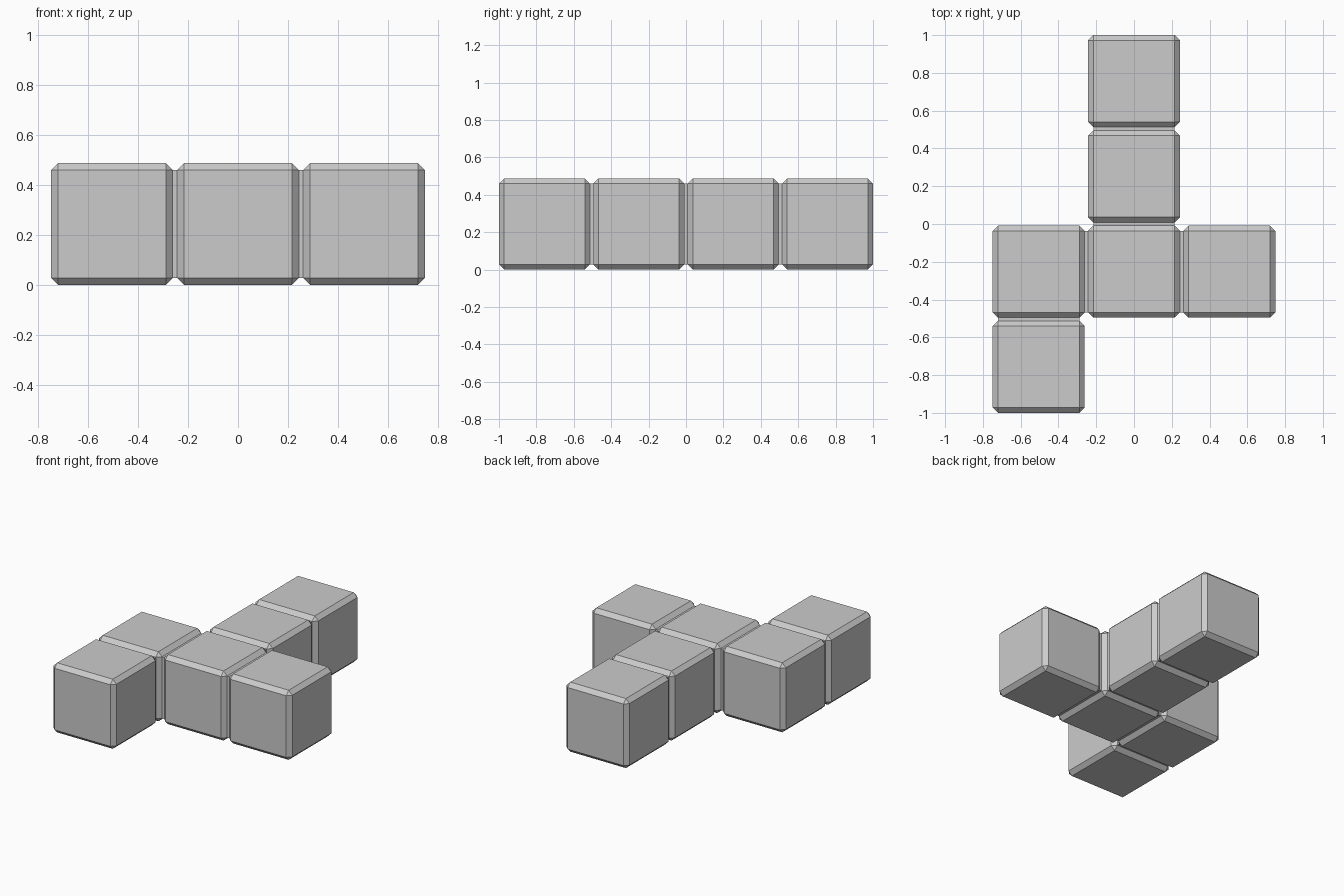
import bpy, bmesh
from mathutils import Matrix, Vector

if "Cube" in bpy.data.objects:
    bpy.data.objects.remove(bpy.data.objects["Cube"])

SIZE = 0.487      # edge of one block
BEVEL = 0.028     # chamfer width
PITCH = (2 - SIZE) / 3

# Grid cells (column, row) of the six joined blocks
CELLS = [(-1, 0), (-1, 1), (0, 1), (1, 1), (0, 2), (0, 3)]

grey = bpy.data.materials.new("grey")
grey.use_nodes = True
grey.diffuse_color = (0.6, 0.6, 0.6, 1)
grey.node_tree.nodes["Principled BSDF"].inputs["Base Color"].default_value = grey.diffuse_color


def centre(cell):
    return Vector((cell[0] * PITCH, (cell[1] - 1.5) * PITCH, SIZE / 2))


def face_at(bm, point):
    return min(bm.faces, key=lambda f: (f.calc_center_median() - point).length)


# Chamfered blocks
bm = bmesh.new()
for cell in CELLS:
    block = bmesh.ops.create_cube(bm, size=SIZE, matrix=Matrix.Translation(centre(cell)))
    edges = {e for v in block["verts"] for e in v.link_edges}
    bmesh.ops.bevel(bm, geom=list(edges), offset=BEVEL, offset_type='OFFSET',
                    segments=1, profile=0.5, affect='EDGES')

# Recessed necks joining neighbouring blocks
for cell in CELLS:
    for step in ((1, 0), (0, 1)):
        other = (cell[0] + step[0], cell[1] + step[1])
        if other in CELLS:
            reach = Vector((*step, 0)) * SIZE / 2
            pair = [face_at(bm, centre(cell) + reach), face_at(bm, centre(other) - reach)]
            loops = [e for f in pair for e in f.edges]
            bmesh.ops.delete(bm, geom=pair, context='FACES_ONLY')
            bmesh.ops.bridge_loops(bm, edges=loops)

bmesh.ops.recalc_face_normals(bm, faces=bm.faces)
mesh = bpy.data.meshes.new("joined_blocks")
bm.to_mesh(mesh)
bm.free()
mesh.materials.append(grey)
bpy.context.collection.objects.link(bpy.data.objects.new("joined_blocks", mesh))
